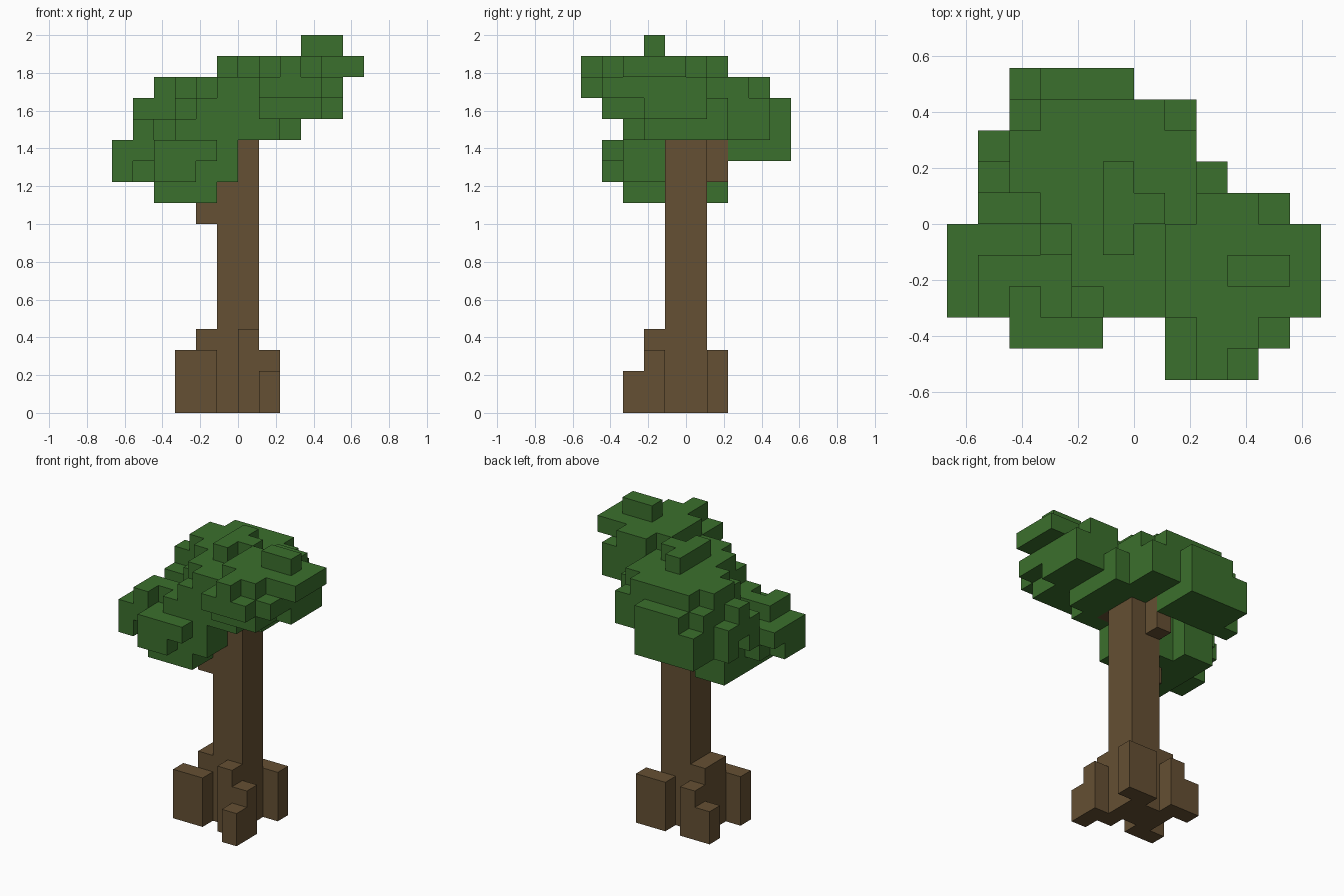
import bpy
import bmesh
from mathutils import Vector

UNIT = 1 / 9  # edge length of one block

default_cube = bpy.data.objects.get("Cube")
if default_cube:
    bpy.data.objects.remove(default_cube, do_unlink=True)


def make_material(name, colour):
    material = bpy.data.materials.new(name)
    material.use_nodes = True
    material.diffuse_color = colour
    material.node_tree.nodes["Principled BSDF"].inputs["Base Color"].default_value = colour
    return material


def blocks(*boxes):
    """Collect the unit cells inside boxes given as x range, y range, z range."""
    cells = set()
    for (x_low, x_high), (y_low, y_high), (z_low, z_high) in boxes:
        cells |= {(x, y, z)
                  for x in range(x_low, x_high)
                  for y in range(y_low, y_high)
                  for z in range(z_low, z_high)}
    return cells


def build_blocks(name, cells, material):
    """Skin the cells with only their exposed faces, then merge flat areas."""
    bm = bmesh.new()
    verts = {}

    def corner(position):
        key = tuple(round(value) for value in position)
        if key not in verts:
            verts[key] = bm.verts.new(Vector(key) * UNIT)
        return verts[key]

    for cell in sorted(cells):
        centre = Vector(cell) + Vector((0.5, 0.5, 0.5))
        for axis in range(3):
            for sign in (-1, 1):
                neighbour = list(cell)
                neighbour[axis] += sign
                if tuple(neighbour) in cells:
                    continue
                normal = Vector((0, 0, 0))
                normal[axis] = sign / 2
                side = Vector((0, 0, 0))
                side[(axis + 1) % 3] = 0.5
                up = normal.cross(side) * 2
                ring = (-side - up, side - up, side + up, up - side)
                bm.faces.new([corner(centre + normal + offset) for offset in ring])

    bmesh.ops.dissolve_limit(bm, angle_limit=0.01, verts=bm.verts[:], edges=bm.edges[:])
    mesh = bpy.data.meshes.new(name)
    bm.to_mesh(mesh)
    bm.free()
    mesh.materials.append(material)
    tree_part = bpy.data.objects.new(name, mesh)
    bpy.context.collection.objects.link(tree_part)
    return tree_part


bark = make_material("bark brown", (0.130, 0.080, 0.033, 1))
leaf = make_material("leaf green", (0.044, 0.162, 0.026, 1))

# Trunk with stepped roots and stubby branches
trunk = blocks(((-1, 1), (-1, 1), (0, 14)))
roots = blocks(
    ((-3, -1), (-2, -1), (0, 3)),
    ((-2, -1), (-1, 1), (0, 4)),
    ((-2, -1), (1, 2), (0, 3)),
    ((-3, -2), (1, 2), (0, 2)),
    ((0, 2), (1, 2), (0, 3)),
    ((0, 1), (-2, -1), (0, 4)),
    ((1, 2), (-2, -1), (0, 3)),
    ((1, 2), (-3, -2), (0, 2)),
)
branches = blocks(
    ((-2, -1), (-1, 0), (9, 11)),
    ((-1, 0), (1, 2), (11, 14)),
    ((0, 1), (-2, -1), (13, 14)),
)

# High foliage clump
high_clump = blocks(
    ((3, 5), (-2, -1), (17, 18)),
    ((1, 6), (-3, 0), (16, 17)),
    ((2, 4), (-4, 1), (16, 17)),
    ((2, 3), (-5, -4), (16, 17)),
    ((1, 4), (-5, -4), (15, 16)),
    ((1, 5), (-4, 0), (15, 16)),
    ((2, 5), (0, 1), (15, 16)),
    ((1, 4), (-4, -2), (14, 15)),
    ((1, 5), (-2, 1), (14, 15)),
    ((0, 3), (-2, 2), (13, 15)),
    ((0, 2), (-3, -2), (13, 14)),
)

# Broad foliage clump at the back
back_clump = blocks(
    ((-1, 0), (-1, 2), (16, 17)),
    ((0, 1), (0, 1), (16, 17)),
    ((-2, 1), (-2, 0), (15, 16)),
    ((-1, 1), (-3, -2), (14, 16)),
    ((-3, 2), (0, 1), (15, 16)),
    ((-4, 2), (1, 3), (13, 16)),
    ((-3, 1), (3, 4), (15, 16)),
    ((-4, 2), (3, 4), (13, 15)),
    ((-3, 0), (4, 5), (12, 15)),
    ((-4, -3), (4, 5), (12, 14)),
    ((-3, 2), (-1, 1), (13, 15)),
    ((-2, 1), (-3, -1), (13, 15)),
    ((-5, -4), (1, 2), (13, 15)),
    ((-5, -4), (2, 3), (12, 14)),
    ((-5, -3), (0, 1), (12, 14)),
    ((-4, 0), (2, 4), (12, 13)),
)

# Low foliage clump
low_clump = blocks(
    ((-5, -2), (-3, -1), (13, 14)),
    ((-6, -1), (-3, 0), (12, 13)),
    ((-4, -1), (-4, -3), (12, 13)),
    ((-1, 0), (-3, -1), (11, 13)),
    ((-4, -2), (-4, -3), (11, 12)),
    ((-6, -5), (-3, -1), (11, 12)),
    ((-5, -1), (-2, 0), (11, 12)),
    ((-4, -1), (-3, 1), (10, 13)),
    ((-4, -2), (1, 2), (10, 13)),
) - blocks(((-4, -3), (-3, -2), (13, 14)))

wood = trunk | roots | branches
foliage = (high_clump | back_clump | low_clump) - wood
build_blocks("trunk_and_roots", wood, bark)
build_blocks("foliage", foliage, leaf)
